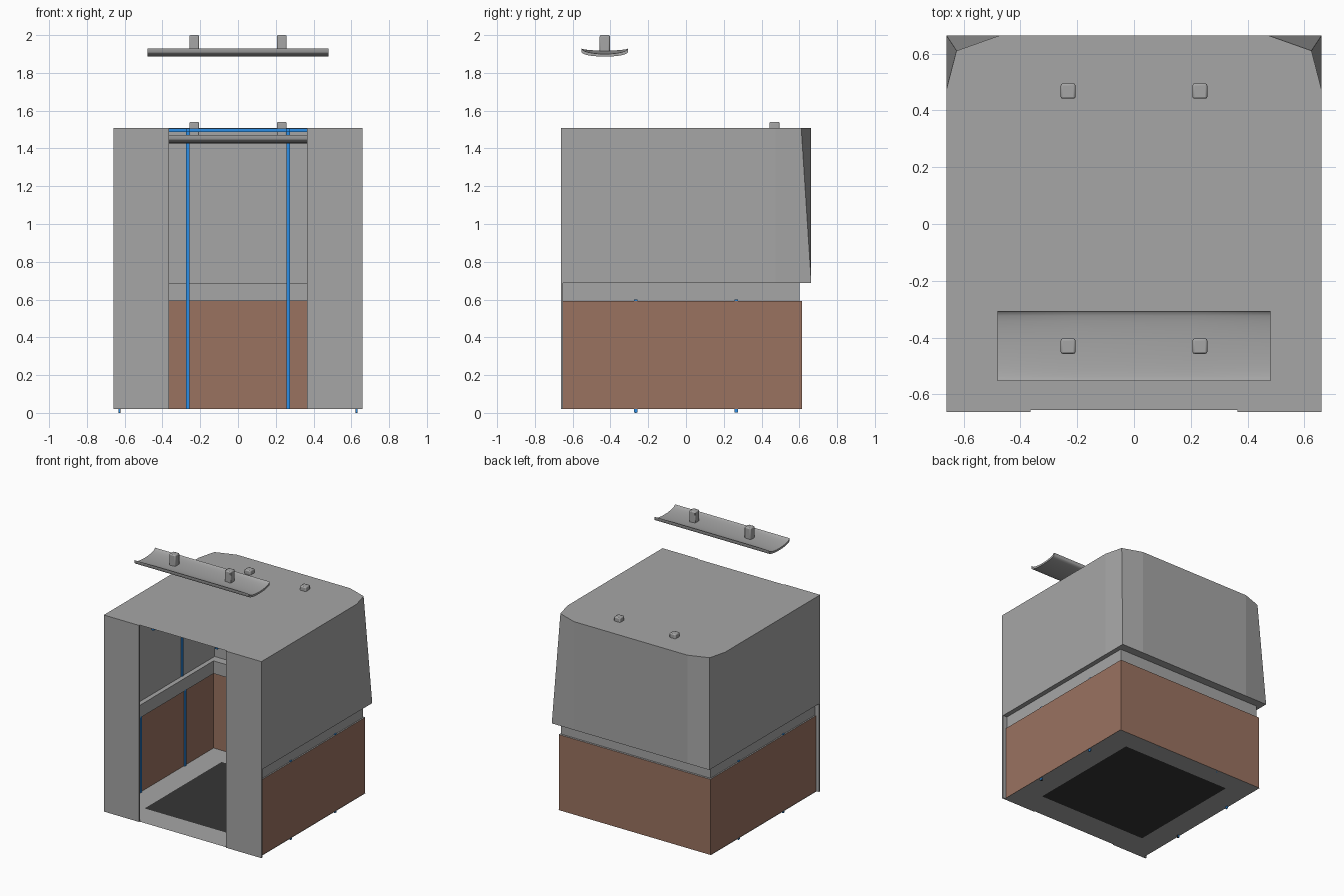
import bpy, math

if "Cube" in bpy.data.objects:
    bpy.data.objects.remove(bpy.data.objects["Cube"])


def material(name, color):
    m = bpy.data.materials.new(name)
    m.diffuse_color = color
    m.use_nodes = True
    m.node_tree.nodes["Principled BSDF"].inputs["Base Color"].default_value = m.diffuse_color
    return m


GREY = material("grey_metal", (0.38, 0.38, 0.38, 1))
BROWN = material("brown_panel", (0.323, 0.170, 0.118, 1))
BLUE = material("blue_strip", (0.025, 0.27, 0.78, 1))
BLACK = material("dark_mat", (0.036, 0.036, 0.036, 1))


def mesh_object(name, verts, faces, mat=GREY):
    me = bpy.data.meshes.new(name)
    me.from_pydata(verts, [], faces)
    me.update()
    ob = bpy.data.objects.new(name, me)
    bpy.context.scene.collection.objects.link(ob)
    me.materials.append(mat)
    return ob


def box(name, lo, hi, mat=GREY):
    v = [(x, y, z) for z in (lo[2], hi[2]) for y in (lo[1], hi[1]) for x in (lo[0], hi[0])]
    f = [(0, 2, 3, 1), (4, 5, 7, 6), (0, 1, 5, 4), (2, 6, 7, 3), (0, 4, 6, 2), (1, 3, 7, 5)]
    return mesh_object(name, v, f, mat)


def loft(name, rings, mat=GREY, closed=False, caps=False):
    """Skin between point rings that all have the same count."""
    n = len(rings[0])
    verts = [p for r in rings for p in r]
    faces = []
    for i in range(len(rings) - 1):
        for j in range(n if closed else n - 1):
            k = (j + 1) % n
            faces.append((i * n + j, i * n + k, (i + 1) * n + k, (i + 1) * n + j))
    if caps:
        faces += [tuple(range(n))[::-1], tuple((len(rings) - 1) * n + j for j in range(n))]
    return mesh_object(name, verts, faces, mat)


def u_ring(x, y, z):
    """Open plan outline: right side, back, left side."""
    return [(x, -0.655, z), (x, y, z), (-x, y, z), (-x, -0.655, z)]


FRONT = -0.655

# Lower walls and the recessed band with the lip that carries the upper walls
loft("lower_wall", [u_ring(0.635, 0.615, 0.02), u_ring(0.635, 0.615, 0.592)], BROWN)
loft("recessed_band", [u_ring(0.635, 0.615, 0.592), u_ring(0.625, 0.60, 0.592),
                       u_ring(0.625, 0.60, 0.688), u_ring(0.66, 0.663, 0.688)])

# Upper walls: back corners are square below and cut away toward the top
half_low = [(0.66, FRONT), (0.66, 0.475), (0.66, 0.663), (0.475, 0.663)]
half_top = [(0.66, FRONT), (0.66, 0.475), (0.625, 0.61), (0.475, 0.663)]


def mirrored(half, z):
    pts = half + [(-x, y) for x, y in reversed(half)]
    return [(x, y, z) for x, y in pts]


loft("upper_wall", [mirrored(half_low, 0.688), mirrored(half_top, 1.508)])
mesh_object("roof", mirrored(half_top, 1.508), [tuple(range(8))])

# Flat front panels beside the opening
for side, s in (("left", -1), ("right", 1)):
    xs = sorted((s * 0.364, s * 0.66))
    box("front_panel_" + side, (xs[0], -0.662, 0.02), (xs[1], -0.65, 1.508))

# Floor frame with inset mat
outer = [(-0.64, -0.655, 0.02), (0.64, -0.655, 0.02), (0.64, 0.615, 0.02), (-0.64, 0.615, 0.02)]
inner = [(-0.46, -0.46, 0.02), (0.46, -0.46, 0.02), (0.46, 0.46, 0.02), (-0.46, 0.46, 0.02)]
loft("floor_frame", [outer, inner], closed=True)
mesh_object("floor_mat", inner, [(0, 1, 2, 3)], BLACK)

# Blue strips running up the inner walls and across the ceiling
W = 0.009
for i, p in enumerate((-0.266, 0.266)):
    box(f"ceiling_strip_across_{i}", (-0.655, p - W, 1.488), (0.655, p + W, 1.506), BLUE)
    box(f"ceiling_strip_along_{i}", (p - W, -0.64, 1.488), (p + W, 0.60, 1.506), BLUE)
    box(f"back_strip_{i}", (p - W, 0.588, 0.02), (p + W, 0.598, 1.50), BLUE)
    for j, s in enumerate((-1, 1)):
        for level, x, lo, hi in (("lower", 0.633, 0.003, 0.60), ("upper", 0.658, 0.692, 1.50)):
            xs = sorted((s * (x - 0.008), s * x))
            box(f"{level}_side_strip_{i}_{j}", (xs[0], p - W, lo), (xs[1], p + W, hi), BLUE)

# Small corner feet
for s in (-1, 1):
    xs = sorted((s * 0.622, s * 0.633))
    box(f"foot_{s}", (xs[0], -0.27, 0.0), (xs[1], -0.262, 0.02), BLACK)


# Trough-shaped lamps hanging on two stubs, one outside and one inside
def lamp(name, cy, top):
    steps = 12
    arc = [math.pi * k / steps for k in range(steps + 1)]
    half = 0.123
    under = [(-half * math.cos(a), top - 0.09 - 0.024 * math.sin(a)) for a in arc]
    rings = []
    # the hollow upper side fills up toward the middle, where the stubs stand
    for x, dip in ((-0.48, 0.030), (-0.21, 0.012), (0.21, 0.012), (0.48, 0.030)):
        over = [(half * math.cos(a), top - 0.07 - dip * math.sin(a)) for a in arc]
        rings.append([(x, cy + y, z) for y, z in under + over])
    ob = loft(name + "_trough", rings, closed=True, caps=True)
    parts = [ob]
    for i, x in enumerate((-0.232, 0.232)):
        post = box(f"{name}_stub_{i}", (x - 0.026, cy - 0.027, top - 0.10), (x + 0.026, cy + 0.027, top))
        mod = post.modifiers.new("rounding", "BEVEL")
        mod.width = 0.007
        mod.segments = 2
        mod.limit_method = 'ANGLE'
        parts.append(post)
    bpy.ops.object.select_all(action='DESELECT')
    for p in parts:
        p.select_set(True)
    bpy.context.view_layer.objects.active = ob
    bpy.ops.object.shade_smooth_by_angle(angle=math.radians(35))


lamp("outer_lamp", -0.43, 2.0)
lamp("inner_lamp", 0.468, 1.54)
